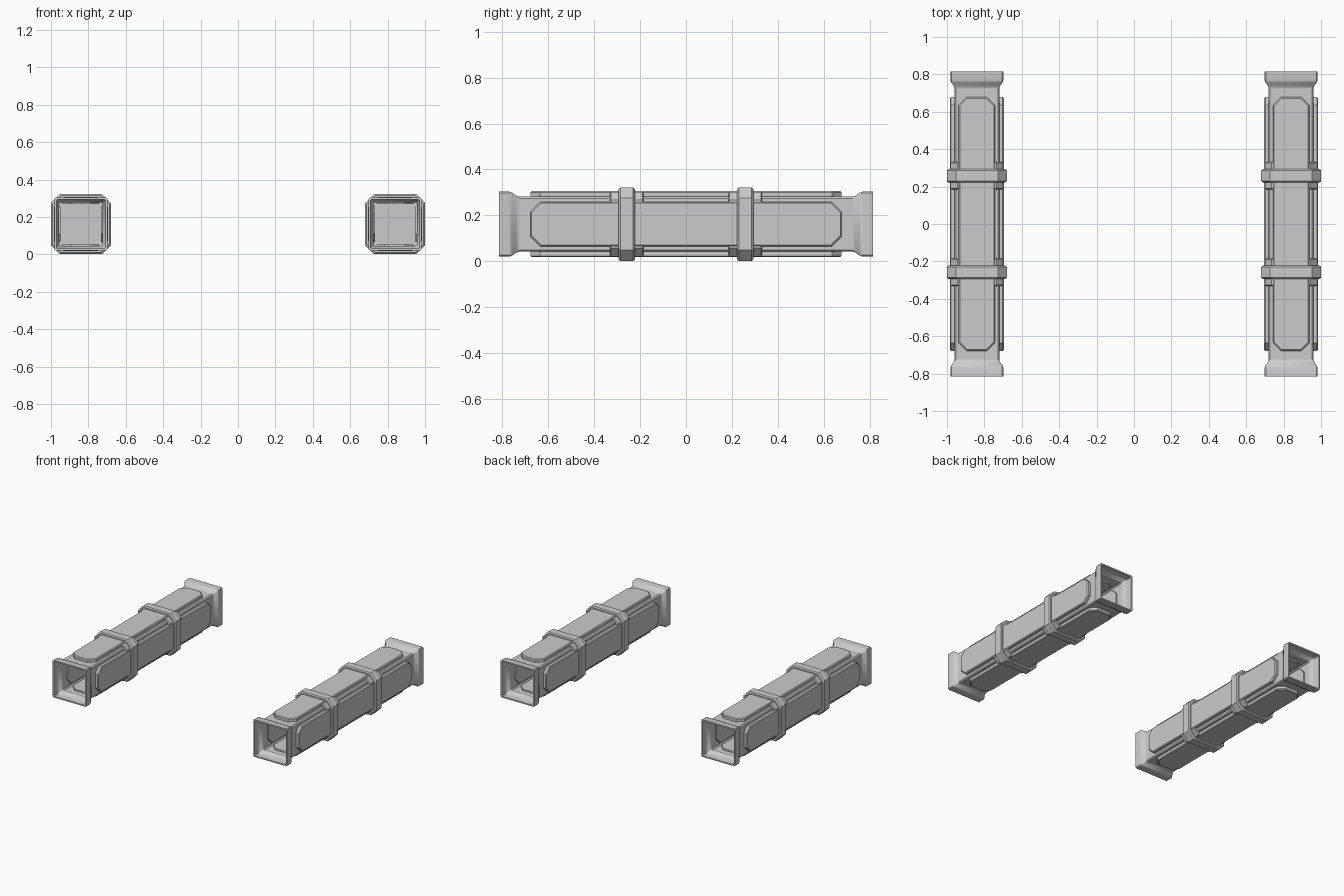
import bpy, bmesh
from math import radians
from mathutils import Matrix

cube = bpy.data.objects.get("Cube")
if cube:
    bpy.data.objects.remove(cube, do_unlink=True)

grey = bpy.data.materials.new("light_grey")
grey.use_nodes = True
colour = (0.6, 0.6, 0.6, 1)
grey.diffuse_color = colour
grey.node_tree.nodes["Principled BSDF"].inputs["Base Color"].default_value = colour

CENTRE_X, CENTRE_Z = 0.84, 0.162


def section(a, b, c):
    """Rectangle of half sizes a, b with corners cut by c."""
    return [(a, c - b), (a, b - c), (a - c, b), (c - a, b),
            (-a, b - c), (-a, c - b), (c - a, -b), (a - c, -b)]


def loft(name, rings, matrix, capped=True):
    """Skin cut-corner rectangles given as (distance, a, b, cut)."""
    bm = bmesh.new()
    loops = [[bm.verts.new((x, y, d)) for x, y in section(a, b, c)]
             for d, a, b, c in rings]
    for low, high in zip(loops, loops[1:]):
        for i in range(8):
            j = (i + 1) % 8
            bm.faces.new((low[i], low[j], high[j], high[i]))
    if capped:
        bm.faces.new(loops[0][::-1])
        bm.faces.new(loops[-1])
    bm.transform(matrix)
    mesh = bpy.data.meshes.new(name)
    bm.to_mesh(mesh)
    bm.free()
    mesh.materials.append(grey)
    obj = bpy.data.objects.new(name, mesh)
    bpy.context.collection.objects.link(obj)
    return obj


def square(d, half, cut):
    return (d, half, half, cut)


def block(width, half, cut, bevel):
    """Rings of a square block with bevelled front and back edges."""
    w = width / 2
    return [square(-w, half - bevel, cut), square(-w + bevel, half, cut),
            square(w - bevel, half, cut), square(w, half - bevel, cut)]


# Flared socket: out along the outside, over the rim, back along the inside
outer = [(0.725, 0.12), (0.738, 0.123), (0.757, 0.137), (0.768, 0.141), (0.815, 0.141)]
inner = [(0.815, 0.131), (0.77, 0.131), (0.757, 0.127), (0.738, 0.118), (0.725, 0.116)]
flare = [square(d, h, 0.006) for d, h in outer + inner]

# Side panel: cut-corner plate with a bevelled outer edge
panel = [(0.108, 0.097, 0.678, 0.043), (0.138, 0.097, 0.678, 0.043),
         (0.144, 0.091, 0.672, 0.041)]

smooth = []
for side, sx in (("left", 1), ("right", -1)):
    base = Matrix.Translation((sx * CENTRE_X, 0, CENTRE_Z))
    along = base @ Matrix.Rotation(radians(-90), 4, 'X')

    # Hollow square body
    loft(f"{side}_body", [square(-0.725, 0.12, 0.008), square(0.725, 0.12, 0.008)],
         along, capped=False)

    # Four panels around the body
    for k, place in enumerate(("top", "outer", "bottom", "inner")):
        loft(f"{side}_{place}_panel", panel,
             base @ Matrix.Rotation(radians(90 * k * sx), 4, 'Y'))

    for end, turn, sy in (("back", -90, 1), ("front", 90, -1)):
        # Open end socket
        smooth.append(loft(f"{side}_{end}_socket", flare,
                           base @ Matrix.Rotation(radians(turn), 4, 'X'), capped=False))
        # Clamp band over a wider, lower collar
        spot = along @ Matrix.Translation((0, 0, sy * 0.258))
        loft(f"{side}_{end}_collar", block(0.148, 0.14, 0.036, 0.005), spot)
        loft(f"{side}_{end}_band", block(0.07, 0.16, 0.047, 0.007), spot)

bpy.ops.object.select_all(action='DESELECT')
for obj in smooth:
    obj.select_set(True)
bpy.context.view_layer.objects.active = smooth[0]
bpy.ops.object.shade_smooth_by_angle(angle=radians(40))
